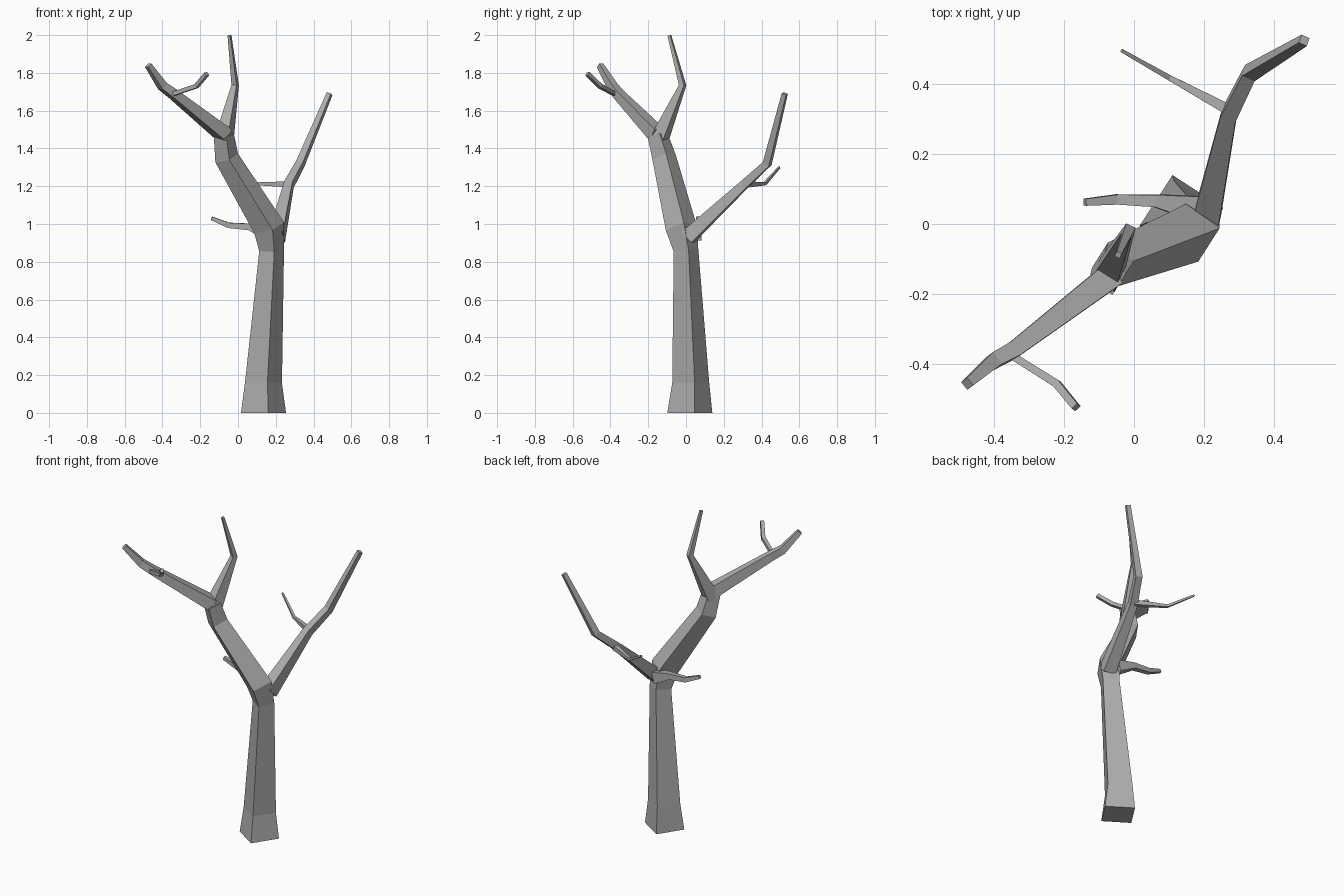
import bpy
import bmesh
from math import cos, sin, radians
from mathutils import Vector

cube = bpy.data.objects.get("Cube")
if cube:
    bpy.data.objects.remove(cube, do_unlink=True)

bark = bpy.data.materials.new("grey_bark")
bark.use_nodes = True
GREY = (0.42, 0.42, 0.42, 1)
bark.diffuse_color = GREY
bark.node_tree.nodes["Principled BSDF"].inputs["Base Color"].default_value = GREY


def limb(name, stations, twist=45, flat_start=False):
    """Four-sided tapering tube through stations of (x, y, z, radius)."""
    points = [Vector(s[:3]) for s in stations]
    last = len(points) - 1
    bm = bmesh.new()
    rings = []
    tangent, side = Vector((0, 0, 1)), None
    for i, point in enumerate(points):
        before = (point - points[max(i - 1, 0)]).normalized()
        after = (points[min(i + 1, last)] - point).normalized()
        new = (before + after).normalized()
        if i == 0 and flat_start:
            new = Vector((0, 0, 1))
        # carry the section from ring to ring without spinning
        if side is None:
            side = Vector((1, 0, 0)) if flat_start else Vector((0, 0, 1))
            side = (side - new * side.dot(new)).normalized()
        else:
            side = tangent.rotation_difference(new) @ side
        tangent = new
        other = tangent.cross(side)
        ring = []
        for k in range(4):
            a = radians(twist + 90 * k)
            offset = side * cos(a) + other * sin(a)
            ring.append(bm.verts.new(point + offset * stations[i][3]))
        rings.append(ring)
    for low, high in zip(rings, rings[1:]):
        for k in range(4):
            n = (k + 1) % 4
            bm.faces.new((low[k], low[n], high[n], high[k]))
    bm.faces.new(rings[0][::-1])
    bm.faces.new(rings[-1])
    bmesh.ops.recalc_face_normals(bm, faces=bm.faces)
    mesh = bpy.data.meshes.new(name)
    bm.to_mesh(mesh)
    bm.free()
    mesh.materials.append(bark)
    obj = bpy.data.objects.new(name, mesh)
    bpy.context.collection.objects.link(obj)
    return obj


# Trunk, bending into the main limb
limb("trunk", [
    (0.135, 0.02, 0, 0.122), (0.135, 0.025, 0.16, 0.1),
    (0.178, 0, 0.86, 0.067), (0.165, -0.025, 0.98, 0.085),
    (-0.06, -0.115, 1.35, 0.065), (-0.075, -0.15, 1.47, 0.055),
], twist=12, flat_start=True)

# Upright branch at the top
limb("top_branch", [
    (-0.075, -0.145, 1.44, 0.055), (-0.015, -0.018, 1.735, 0.021),
    (-0.045, -0.088, 1.998, 0.011),
])

# Front branch and its twig
limb("front_branch", [
    (-0.07, -0.15, 1.47, 0.052), (-0.345, -0.36, 1.69, 0.033),
    (-0.4, -0.39, 1.73, 0.03), (-0.475, -0.455, 1.84, 0.02),
])
limb("front_twig", [
    (-0.34, -0.38, 1.69, 0.015), (-0.22, -0.455, 1.73, 0.016),
    (-0.165, -0.522, 1.795, 0.015),
])

# Rear branch and its twig
limb("rear_branch", [
    (0.205, 0.01, 0.93, 0.055), (0.27, 0.31, 1.21, 0.032),
    (0.33, 0.43, 1.32, 0.028), (0.485, 0.523, 1.69, 0.018),
])
limb("rear_twig", [
    (0.27, 0.325, 1.21, 0.022), (0.1, 0.417, 1.213, 0.011),
    (-0.035, 0.494, 1.3, 0.007),
])

# Short side branch at the fork
limb("side_branch", [
    (0.17, 0.045, 0.945, 0.05), (0.06, 0.066, 0.985, 0.025),
    (-0.05, 0.07, 0.993, 0.02), (-0.14, 0.062, 1.03, 0.014),
])
